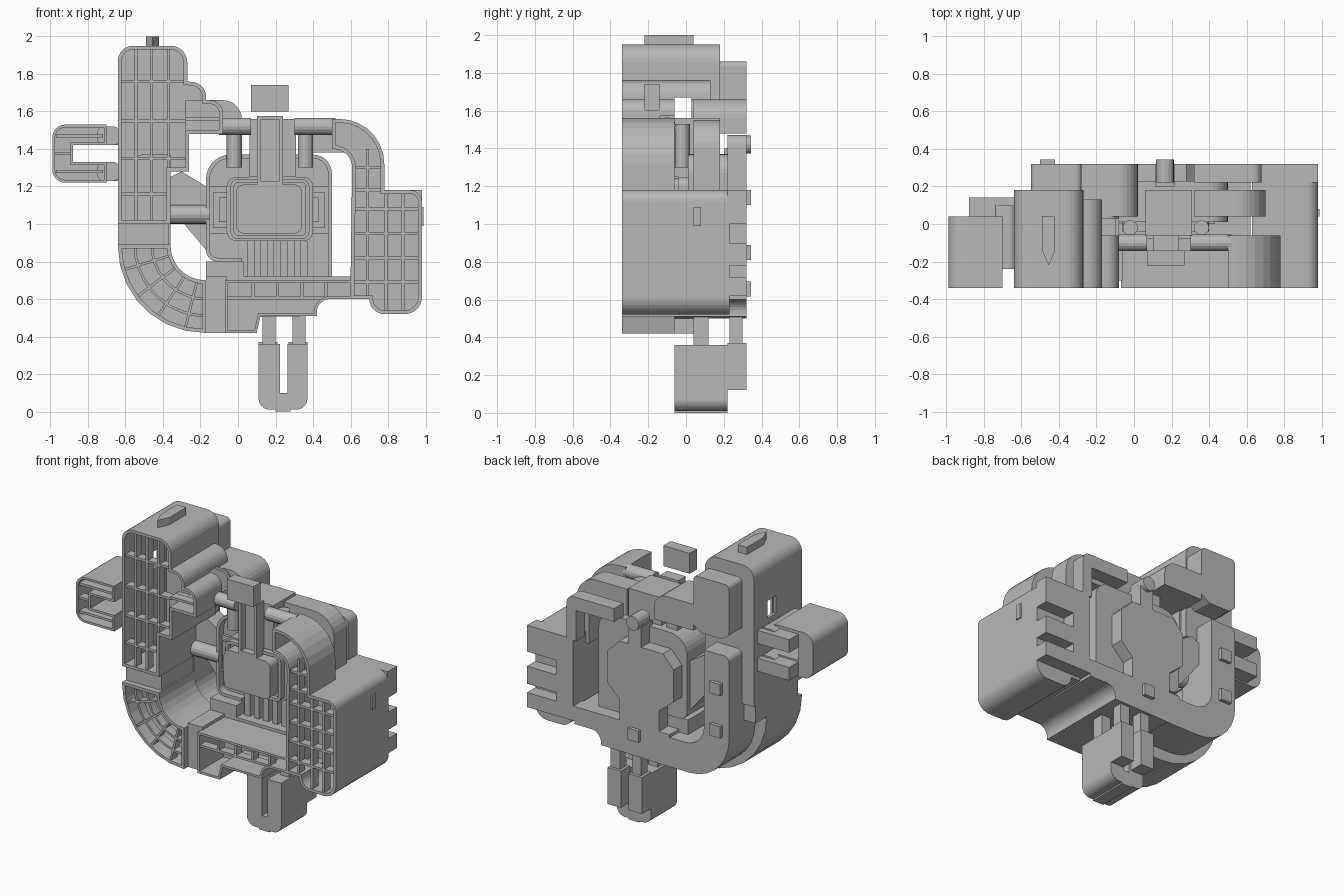
import bpy, bmesh, math
from mathutils import Vector

if "Cube" in bpy.data.objects:
    bpy.data.objects.remove(bpy.data.objects["Cube"], do_unlink=True)

grey = bpy.data.materials.new("plain grey")
grey.use_nodes = True
grey.diffuse_color = (0.48, 0.48, 0.48, 1)
grey.node_tree.nodes["Principled BSDF"].inputs["Base Color"].default_value = (0.48, 0.48, 0.48, 1)


def finish(name, bm):
    bmesh.ops.recalc_face_normals(bm, faces=bm.faces)
    mesh = bpy.data.meshes.new(name)
    bm.to_mesh(mesh)
    bm.free()
    mesh.materials.append(grey)
    obj = bpy.data.objects.new(name, mesh)
    bpy.context.collection.objects.link(obj)
    return obj


def rounded(points, steps=7):
    """Outline from (x, z, optional radius) corners."""
    out = []
    for i, p in enumerate(points):
        c = Vector(p[:2])
        if len(p) < 3:
            out.append(c)
            continue
        u = (Vector(points[i - 1][:2]) - c).normalized()
        v = (Vector(points[(i + 1) % len(points)][:2]) - c).normalized()
        half = u.angle(v) / 2
        centre = c + (u + v).normalized() * p[2] / math.sin(half)
        reach = p[2] / math.tan(half)
        a, b = c + u * reach - centre, c + v * reach - centre
        sweep = a.angle(b)
        for k in range(steps + 1):
            t = k / steps
            out.append(centre + (a * math.sin((1 - t) * sweep) + b * math.sin(t * sweep)) / math.sin(sweep))
    return out


def bridge(bm, ring_a, ring_b):
    """Solid between two matching rings; returns the first cap."""
    cap = bm.faces.new(ring_a)
    bm.faces.new(ring_b)
    for i in range(len(ring_a)):
        bm.faces.new((ring_a[i - 1], ring_a[i], ring_b[i], ring_b[i - 1]))
    bmesh.ops.recalc_face_normals(bm, faces=bm.faces)
    return cap


def prism(name, points, y0, y1, recess=0, wall=0.02):
    """Front outline pushed back along y, optionally hollowed from the front."""
    bm = bmesh.new()
    outline = rounded(points)
    front = bridge(bm, *[[bm.verts.new((p.x, y, p.y)) for p in outline] for y in (y0, y1)])
    if recess:
        bmesh.ops.inset_region(bm, faces=[front], thickness=wall, use_even_offset=True)
        floor = bmesh.ops.extrude_discrete_faces(bm, faces=[front])["faces"][0]
        bmesh.ops.translate(bm, verts=floor.verts, vec=(0, recess, 0))
    return finish(name, bm)


def box(name, x0, x1, y0, y1, z0, z1, r=0):
    corner = (r,) if r else ()
    return prism(name, [(x0, z0) + corner, (x1, z0) + corner, (x1, z1) + corner, (x0, z1) + corner], y0, y1)


def rod(name, start, end, radius):
    a, b = Vector(start), Vector(end)
    bm = bmesh.new()
    bmesh.ops.create_cone(bm, cap_ends=True, segments=16, radius1=radius, radius2=radius, depth=(b - a).length)
    turn = (b - a).to_track_quat('Z', 'Y').to_matrix()
    bmesh.ops.rotate(bm, verts=bm.verts, matrix=turn)
    bmesh.ops.translate(bm, verts=bm.verts, vec=(a + b) / 2)
    finish(name, bm)


FRONT, MID = -0.34, -0.06
RIB0, RIB1 = FRONT + .01, FRONT + .07


def upright_ribs(name, xs, z0, z1):
    for x in xs:
        box(name, x - .008, x + .008, RIB0, RIB1, z0, z1)


def level_ribs(name, zs, x0, x1):
    for z in zs:
        box(name, x0, x1, RIB0, RIB1, z - .008, z + .008)


# Tall tower with stepped shoulder, hollow, with a slot through its sides
tower = [(-.64, 1), (-.64, 1.95, .08), (-.27, 1.95, .09), (-.27, 1.76), (-.17, 1.75, .08), (-.17, 1.66),
         (-.08, 1.66, .07), (-.08, 1.48), (-.26, 1.48), (-.26, 1.28), (-.36, 1.28), (-.36, 1)]
shell = prism("tower_tray", tower, FRONT, .13, .45)
slot = box("slot_cutter", -.75, .1, MID, .03, 1.55, 1.67)
slot.hide_render = True
slot.hide_viewport = True
cut = shell.modifiers.new("side_slot", 'BOOLEAN')
cut.operation, cut.object = 'DIFFERENCE', slot
upright_ribs("tower_rib", (-.545, -.46), 1.01, 1.94)
upright_ribs("tower_rib", (-.37,), 1.28, 1.93)
level_ribs("tower_cross_rib", (1.16,), -.63, -.37)
level_ribs("tower_cross_rib", (1.35, 1.55, 1.76), -.63, -.28)
level_ribs("shoulder_rib", (1.56,), -.28, -.09)
prism("tower_back", [(-.64, 1), (-.64, 1.95, .08), (-.27, 1.95, .09), (-.27, 1.28), (-.36, 1.28), (-.36, 1)], .13, .18)
prism("tower_back_block", [(-.55, 1.52), (-.55, 1.86, .03), (-.28, 1.86, .03), (-.28, 1.52), (-.34, 1.48), (-.5, 1.48)], .18, .32)
prism("shoulder_back_block", [(-.28, 1.48), (-.28, 1.66), (.02, 1.66, .1), (.02, 1.48)], .04, .32)

# Pointed fin on the tower top
bm = bmesh.new()
fin = ((-.49, .04), (-.42, .04), (-.42, -.14), (-.455, -.22), (-.49, -.14))
bridge(bm, *[[bm.verts.new((x, y, z)) for x, y in fin] for z in (2, 1.94)])
finish("tower_fin", bm)

# Forked side plug joined to the tower by two pegs
plug = [(-.70, 1.53), (-.99, 1.53, .07), (-.99, 1.22, .07), (-.70, 1.22), (-.70, 1.33), (-.88, 1.33), (-.88, 1.42), (-.70, 1.42)]
prism("side_plug", plug, FRONT, .04, .25, .015)
for z in (1.28, 1.47):
    box("side_plug_peg", -.75, -.63, -.24, .1, z - .05, z + .05, .035)
    box("side_plug_rear", -.88, -.63, .04, .14, z - .05, z + .04)
    level_ribs("side_plug_rib", (z,), -.97, -.72)
level_ribs("side_plug_rib", (1.375,), -.98, -.89)

# Curved elbow and the collars at its ends
elbow = [(-.64, .89), (-.64, .42, .46), (-.17, .42), (-.17, .7), (-.36, .7, .185), (-.36, .89)]
prism("elbow_tray", elbow, FRONT, .04, .32)
hub = Vector((-.17, .89))


def spoke(degrees):
    return Vector((math.cos(math.radians(degrees)), math.sin(math.radians(degrees))))


for angle in (197, 217, 236, 256):
    d = spoke(angle)
    n = Vector((-d.y, d.x)) * .007
    prism("elbow_rib", [hub + d * .2 + n, hub + d * .46 + n, hub + d * .46 - n, hub + d * .2 - n], RIB0, RIB1)
arc = [spoke(a) for a in range(180, 271, 10)]
for r in (.29, .38):
    prism("elbow_curved_rib", [hub + d * (r + .007) for d in arc] + [hub + d * (r - .007) for d in reversed(arc)], RIB0, RIB1)
box("upper_collar", -.64, -.37, -.3, .16, .88, 1.01)
box("lower_collar", -.17, -.06, -.3, .04, .42, .72)
box("collar_block", -.17, .03, -.06, .22, .68, .8)
prism("rear_hook", [(-.55, 1.37, .04), (-.55, .5, .3), (0, .5), (0, .7), (-.36, .7, .14), (-.36, 1.37)], .04, .32)

# Bottom rail
step = [(.42, .51), (.42, .6, .07), (.62, .6)]
prism("bottom_rail", [(-.07, .7), (-.07, .42), (.1, .42), (.12, .51)] + step + [(.62, .7)], FRONT, MID, .26, .015)
upright_ribs("rail_rib", (.08, .21, .34, .47), .6, .69)
level_ribs("rail_cross_rib", (.605,), -.06, .46)
prism("rail_rear", [(-.1, .72), (-.1, .5)] + step + [(.62, .72)], MID, .32)

# Right hand tower with a curved head
side = [(.98, 1.18, .06), (.98, .52, .09), (.7, .52, .08), (.7, .6)]
prism("right_tray", [(.5, 1.4), (.5, 1.56), (.78, 1.56, .24), (.78, 1.18)] + side + [(.6, .6), (.6, .7), (.61, 1.4, .1)], FRONT, MID, .26)
prism("right_body", [(.63, .6), (.63, 1.18)] + side, MID, .23)
upright_ribs("right_rib", (.69,), .62, 1.4)
upright_ribs("right_rib", (.79, .88), .54, 1.16)
level_ribs("right_cross_rib", (.69, .82, .95, 1.08), .62, .97)
level_ribs("right_head_rib", (1.18, 1.3), .62, .77)
prism("right_rear_arm", [(.32, 1.38), (.32, 1.55), (.7, 1.55, .15), (.7, 1.1), (.61, 1.1), (.61, 1.38)], .04, .18)
box("right_belt", .9, .99, .04, .08, .99, 1.09)
for z0, z1, x0 in ((.62, .72, .5), (.78, .9, .63), (1, 1.18, .63)):
    box("right_back_plate", x0, .98, .22, .32, z0, z1)
box("right_back_spine", .63, .76, .22, .32, .62, 1.18)
prism("right_back_cap", [(.5, 1.38), (.5, 1.47), (.68, 1.47, .05), (.68, 1.17), (.61, 1.17), (.61, 1.38)], .22, .32)
box("cap_bridge", .32, .51, .22, .32, 1.38, 1.47)

# Central panel with frame, button and grooved skirt
prism("panel", [(-.17, .8, .06), (-.17, 1.37, .13), (.5, 1.37, .1), (.5, .7), (0, .7), (0, .8)], .01, .23, .05)
box("panel_frame", -.06, .4, -.04, .07, .91, 1.25, .05)
prism("button_frame", [(-.04, .92, .04), (.38, .92, .04), (.38, 1.24, .04), (-.04, 1.24, .04)], -.08, 0, .03, .02)
box("button", -.01, .34, -.14, .03, .95, 1.21, .04)
for i in range(5):
    x = .05 + .07 * i
    box("skirt_rib", x, x + .04, 0, .07, .71, .91)
for i in range(3):
    for x0, x1 in ((-.16 + .03 * i, 0), (.35, .49 - .03 * i)):
        box("side_step", x0, x1, .04 - .02 * i, .07, .95 + .03 * i, 1.2 - .03 * i)
prism("panel_back", [(-.13, .95), (-.13, 1.17), (-.05, 1.26), (.28, 1.26), (.37, 1.17), (.37, .95), (.28, .86),
                     (.28, .7), (-.02, .7), (-.02, .86)], .23, .32)
prism("side_web", [(-.36, 1.1), (-.36, 1.25), (-.3, 1.28), (-.17, 1.2), (-.17, .86), (-.27, .98)], .06, .2)
rod("side_web_rod", (-.37, .05, 1.05), (-.15, .05, 1.05), .05)

# Upright stem, top rods and the loose block
box("stem", .06, .31, MID, .18, 1.25, 1.56)
prism("stem_rail", [(.1, 1.21), (.1, 1.575), (.24, 1.575), (.24, 1.21)], -.14, MID, .05, .02)
rod("stem_roll", (.165, .22, 1.42), (.165, .345, 1.42), .048)
box("stem_roll_base", .115, .215, .2, .32, 1.24, 1.4)
for x0, x1 in ((-.1, .07), (.3, .52)):
    rod("top_rod", (x0, -.1, 1.52), (x1, -.1, 1.52), .045)
for x in (-.02, .36):
    rod("post", (x, -.02, 1.3), (x, -.02, 1.53), .04)
    box("post_back", x - .04, x + .04, .04, .18, 1.3, 1.53)
box("loose_block", .07, .27, -.22, -.14, 1.6, 1.74)

# Bottom plug on two legs
prism("bottom_plug", [(.11, .36), (.11, .01, .06), (.37, .01, .06), (.37, .36), (.265, .36), (.265, .1), (.225, .1), (.225, .36)], MID, .22)
box("bottom_plug_lip", .2, .28, MID, .22, 0, .03)
for x0, x1 in ((.11, .21), (.27, .37)):
    box("bottom_plug_rear", x0, x1, .22, .32, .12, .37)
    box("bottom_leg", x0 + .02, x1 - .01, .04, .12, .35, .53)
    box("bottom_rear_leg", x0 + .02, x1 - .01, .23, .3, .35, .53)

# Small back studs
for x, z in ((.16, .655), (-.46, 1.14), (-.46, .85)):
    box("back_stud", x - .04, x + .04, .3, .345, z - .04, z + .04)
